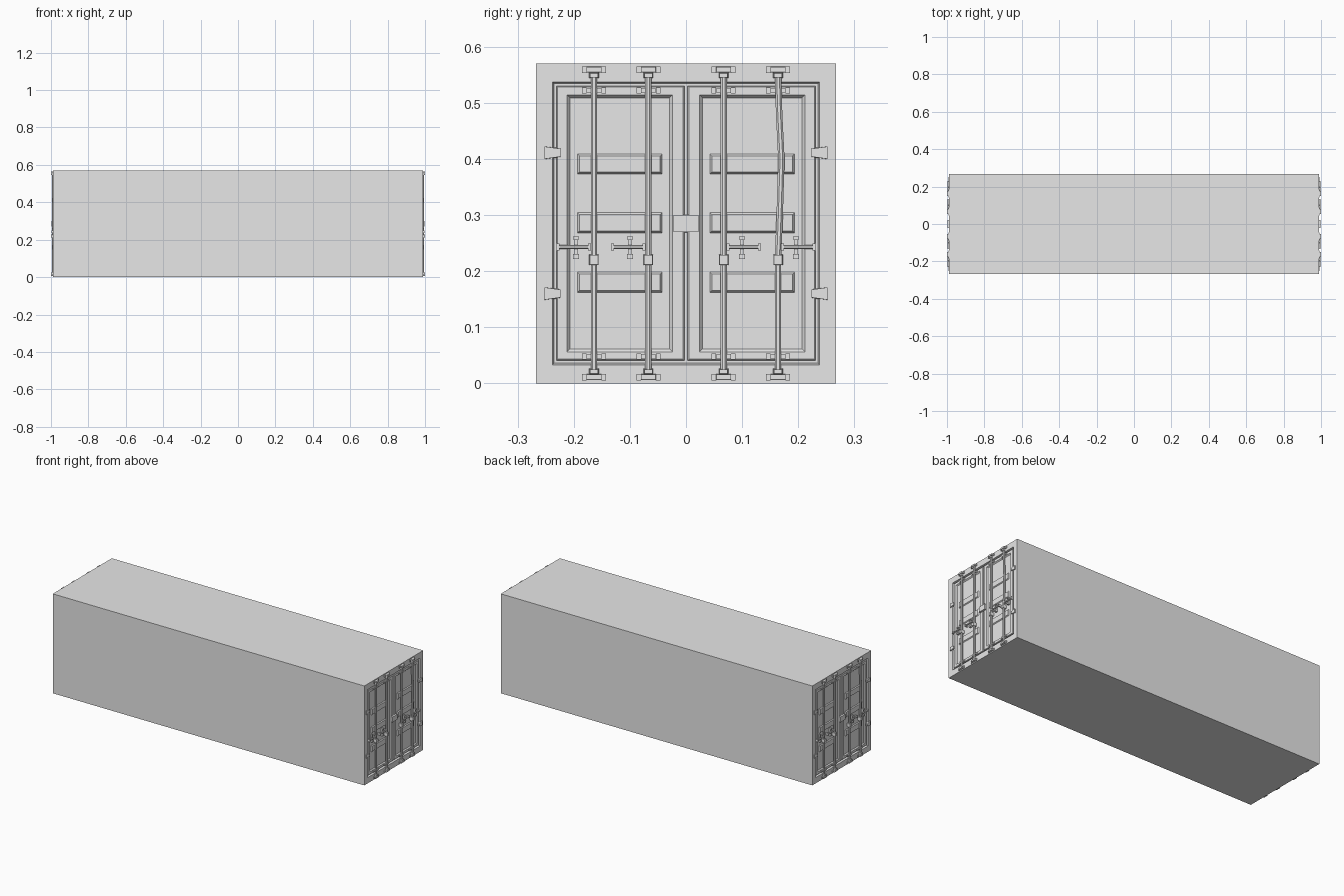
import bpy, bmesh, math
from mathutils import Vector

cube = bpy.data.objects.get("Cube")
if cube:
    bpy.data.objects.remove(cube, do_unlink=True)

paint = bpy.data.materials.new("grey_paint")
paint.use_nodes = True
GREY = (0.8, 0.8, 0.8, 1)
paint.diffuse_color = GREY
paint.node_tree.nodes["Principled BSDF"].inputs["Base Color"].default_value = GREY

L, W, H = 0.988, 0.267, 0.57      # half length, half width, height
FLOOR, DOOR = 0.975, 0.986        # depth of the recess, face of the doors


def loft(name, rings):
    """Skin a row of closed rings and cap both ends."""
    bm = bmesh.new()
    rows = [[bm.verts.new(p) for p in ring] for ring in rings]
    n = len(rows[0])
    for a, b in zip(rows, rows[1:]):
        for i in range(n):
            j = (i + 1) % n
            bm.faces.new((a[i], a[j], b[j], b[i]))
    bm.faces.new(rows[0])
    bm.faces.new(rows[-1])
    bmesh.ops.recalc_face_normals(bm, faces=bm.faces)
    mesh = bpy.data.meshes.new(name)
    bm.to_mesh(mesh)
    bm.free()
    mesh.materials.append(paint)
    obj = bpy.data.objects.new(name, mesh)
    bpy.context.collection.objects.link(obj)
    return obj


def rect(x, y0, y1, z0, z1, inset=0):
    y0, y1, z0, z1 = y0 + inset, y1 - inset, z0 + inset, z1 - inset
    return [Vector(p) for p in ((x, y0, z0), (x, y1, z0), (x, y1, z1), (x, y0, z1))]


end_parts = []


def part(name, rings):
    end_parts.append(loft(name, rings))


def block(name, x0, x1, y, z, w, h, taper=0):
    """Block standing out along x, centred on y and z."""
    area = (y - w / 2, y + w / 2, z - h / 2, z + h / 2)
    part(name, [rect(x0, *area), rect(x1, *area, taper)])


def tube(name, points, r, axis):
    """Eight-sided bar through the points, running along y or z."""
    rings = []
    for p in points:
        ring = []
        for k in range(8):
            a = math.pi * (k + 0.5) / 4
            u, v = r * math.cos(a), r * math.sin(a)
            ring.append(Vector(p) + Vector((u, v, 0) if axis == "z" else (u, 0, v)))
        rings.append(ring)
    part(name, rings)


# Container shell with a shallow doorway at each end
outer = (-W, W, 0, H)
mouth = (-0.238, 0.238, 0.033, 0.537)
inner = (-0.235, 0.235, 0.036, 0.534)
loft("container_shell", [
    rect(-FLOOR, *inner), rect(-L, *mouth), rect(-L, *outer),
    rect(L, *outer), rect(L, *mouth), rect(FLOOR, *inner)])

for s, side in ((-1, "right"), (1, "left")):
    def span(a, b):
        return tuple(sorted((s * a, s * b)))

    # Door leaf with a sunken panel
    leaf = (*span(0.003, 0.231), 0.041, 0.53)
    panel = (*span(0.024, 0.212), 0.056, 0.514)
    part(side + "_door", [
        rect(FLOOR - 0.002, *leaf), rect(DOOR - 0.002, *leaf), rect(DOOR, *leaf, 0.002),
        rect(DOOR, *panel), rect(DOOR - 0.006, *panel, 0.005)])

    # Raised ribs across the panel
    for z in (0.18, 0.286, 0.391):
        block(side + "_door_rib", DOOR - 0.008, DOOR - 0.001, s * 0.118, z, 0.154, 0.039, 0.005)

    # Tapered hinges
    for z in (0.16, 0.411):
        rings = []
        for y, h in ((0.252, 0.012), (0.224, 0.008)):
            rings.append([Vector((x, s * y, z + d)) for x, d in
                          ((FLOOR, -h), (0.993, -h + 0.001), (0.993, h - 0.001), (FLOOR, h))])
        part(side + "_hinge", rings)

    for y, latch in ((0.067, 0.1), (0.164, 0.196)):
        # Locking rod, one of them bent
        path = [(0.99, s * y, 0.02), (0.99, s * y, 0.55)]
        if s > 0 and y > 0.1:
            path[1:1] = [(0.99, y, 0.22), (0.99, y + 0.003, 0.3),
                         (0.99, y + 0.006, 0.4), (0.99, y + 0.002, 0.48)]
        tube(side + "_locking_rod", path, 0.0062, "z")

        # Rod keepers, cams and bolts, mirrored top and bottom
        for t in (-1, 1):
            mid = H / 2
            block("rod_keeper", L - 0.003, 1.0, s * y, mid + t * 0.274, 0.028, 0.011, 0.001)
            block("rod_cam", L - 0.003, 0.999, s * y, mid + t * 0.264, 0.018, 0.011, 0.002)
            block("rod_guide", DOOR - 0.003, 0.993, s * y, mid + t * 0.237, 0.026, 0.009)
            for e in (-1, 1):
                block("keeper_bolt", L - 0.003, 0.993, s * y + e * 0.0175, mid + t * 0.274, 0.008, 0.012)
                block("guide_bolt", DOOR - 0.003, 0.99, s * y + e * 0.0175, mid + t * 0.237, 0.008, 0.011)

        # Collar and swing handle
        block("rod_collar", DOOR - 0.006, 1.0, s * y, 0.22, 0.017, 0.019, 0.001)
        near, far = y + 0.008, y + 0.064
        tube("handle_bar", [(0.992, s * near, 0.243), (0.992, s * far, 0.243)], 0.0042, "y")
        block("handle_inner_end", DOOR - 0.006, 0.998, s * near, 0.243, 0.005, 0.012)
        block("handle_outer_end", DOOR - 0.006, 0.998, s * far, 0.243, 0.005, 0.012)

        # Handle catch
        block("catch_plate", DOOR - 0.008, 0.988, s * latch, 0.243, 0.007, 0.038)
        block("catch_top", DOOR - 0.008, 0.991, s * latch, 0.259, 0.009, 0.007)
        block("catch_foot", DOOR - 0.008, 0.993, s * latch, 0.226, 0.011, 0.009)

# Lock box over the seam between the doors
block("lock_box", FLOOR, 0.996, 0, 0.285, 0.046, 0.032, 0.001)

# The opposite end carries the same doors, turned half way round
for obj in end_parts:
    twin = obj.copy()
    twin.name = "far_" + obj.name
    twin.rotation_euler.z = math.pi
    bpy.context.collection.objects.link(twin)
